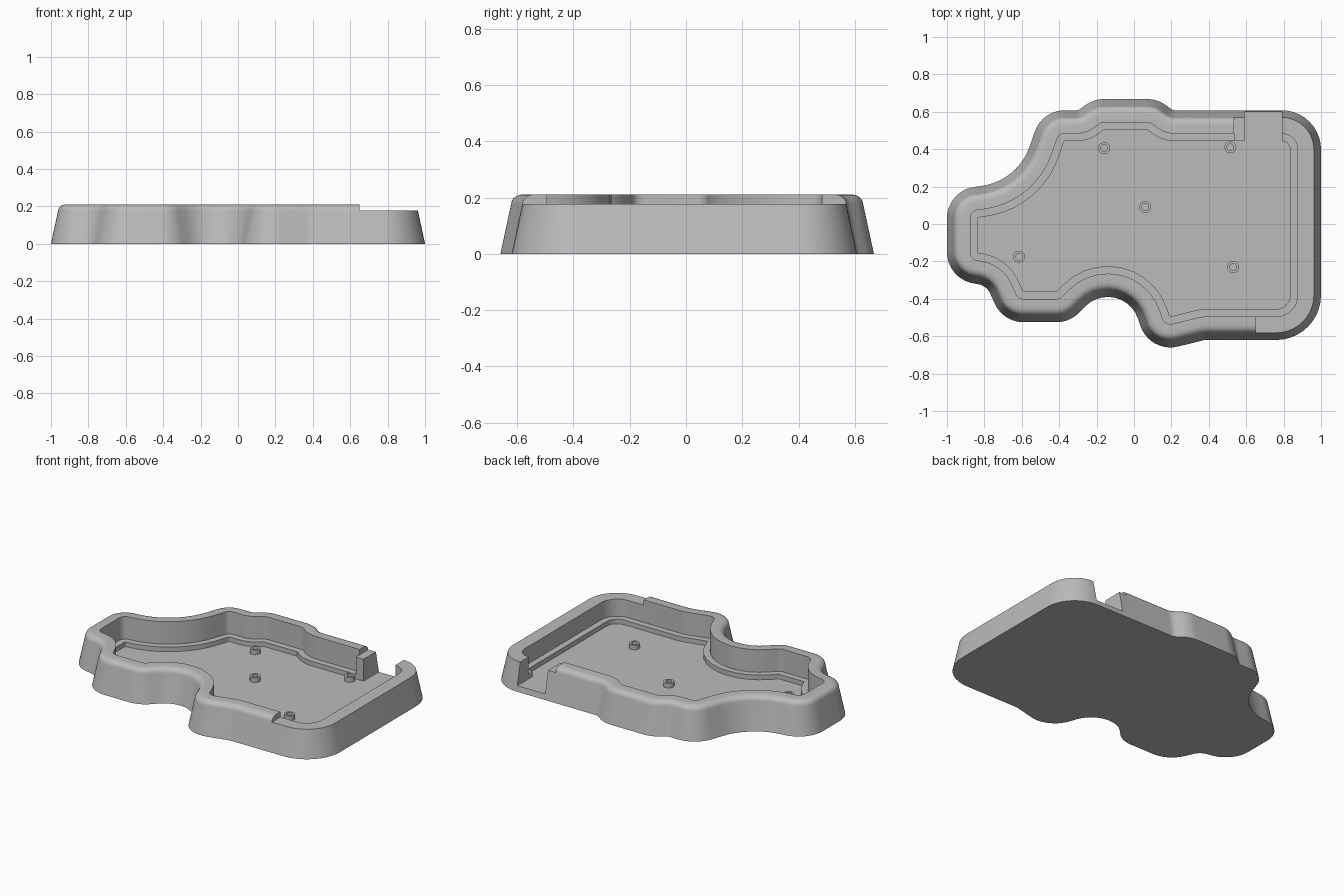
import bpy, bmesh, math
from mathutils import Vector

if "Cube" in bpy.data.objects:
    bpy.data.objects.remove(bpy.data.objects["Cube"])

FLOOR, LEDGE, LOW, TOP = 0.035, 0.065, 0.177, 0.211

grey = bpy.data.materials.new("plain grey")
grey.use_nodes = True
grey.diffuse_color = (0.5, 0.5, 0.5, 1)
grey.node_tree.nodes["Principled BSDF"].inputs["Base Color"].default_value = (0.5, 0.5, 0.5, 1)


def make_object(name, bm):
    bmesh.ops.recalc_face_normals(bm, faces=bm.faces)
    mesh = bpy.data.meshes.new(name)
    bm.to_mesh(mesh)
    bm.free()
    mesh.materials.append(grey)
    obj = bpy.data.objects.new(name, mesh)
    bpy.context.collection.objects.link(obj)
    return obj


def select_only(obj):
    bpy.ops.object.select_all(action='DESELECT')
    obj.select_set(True)
    bpy.context.view_layer.objects.active = obj


def smooth(obj):
    select_only(obj)
    bpy.ops.object.shade_smooth_by_angle(angle=math.radians(30))


def box(name, low, high):
    bm = bmesh.new()
    bmesh.ops.create_cube(bm, size=1)
    for v in bm.verts:
        v.co = [a if c < 0 else b for a, b, c in zip(low, high, v.co)]
    return make_object(name, bm)


def bridge(bm, a, b):
    n = len(a)
    for i in range(n):
        j = (i + 1) % n
        bm.faces.new((a[i], a[j], b[j], b[i]))


# Outline: a belt around circles, counter-clockwise (x, y, radius; negative = hollow bend)
CIRCLES = [
    (0.76, -0.38, 0.24), (0.79, 0.398, 0.21),
    (0.22, 0.648, -0.04), (0.07, 0.498, 0.17), (-0.16, 0.498, 0.17), (-0.31, 0.648, -0.04),
    (-0.37, 0.438, 0.17), (-0.86, 0.52, -0.32),
    (-0.83, 0.03, 0.17), (-0.83, -0.15, 0.17),
    (-0.85, -0.41, -0.09), (-0.59, -0.355, 0.17), (-0.415, -0.355, 0.17),
    (-0.14, -0.56, -0.17), (0.195, -0.49, 0.17), (0.39, -0.72, -0.1),
]


def tangent_angle(a, b):
    dx, dy = b[0] - a[0], b[1] - a[1]
    return math.atan2(dy, dx) - math.acos((a[2] - b[2]) / math.hypot(dx, dy))


def outline(steps=10):
    points = []
    for i, c in enumerate(CIRCLES):
        start = tangent_angle(CIRCLES[i - 1], c)
        turn = tangent_angle(c, CIRCLES[(i + 1) % len(CIRCLES)]) - start
        turn = (turn + math.pi) % (2 * math.pi) - math.pi
        for k in range(steps + 1):
            t = start + turn * k / steps
            normal = Vector((math.cos(t), math.sin(t)))
            points.append((Vector(c[:2]) + c[2] * normal, normal))
    return points


# Tray: sloped wall, rounded rim, straight inner wall, ledge and floor (inset, height)
profile = [(0, 0), (0.038, LOW)]
for k in range(1, 6):
    a = math.radians(12 + 78 * k / 5)
    profile.append((0.038 + 0.042 * (1 - math.cos(a - 0.2 * (1 - k / 5))),
                    LOW + (TOP - LOW) * math.sin(math.pi / 2 * k / 5)))
profile += [(0.125, TOP), (0.125, LEDGE), (0.165, LEDGE), (0.165, FLOOR)]

bm = bmesh.new()
path = outline()
rings = [[bm.verts.new((*(p - n * inset), z)) for p, n in path] for inset, z in profile]
for lower, upper in zip(rings, rings[1:]):
    bridge(bm, lower, upper)
bm.faces.new(rings[0][::-1])
bm.faces.new(rings[-1])
tray = make_object("tray", bm)

# Lowered rim on the right-hand end, and the opening in the back wall
cutters = [
    box("rim_cutter", (0.65, -0.9, LOW), (1.2, 0.9, 0.4)),
    box("back_rim_cutter", (0.535, 0.3, LOW), (0.7, 0.9, 0.4)),
    box("opening_cutter", (0.59, 0.43, FLOOR), (0.79, 0.9, 0.4)),
]
for cutter in cutters:
    cutter.hide_render = True
    select_only(tray)
    mod = tray.modifiers.new("cut", 'BOOLEAN')
    mod.operation = 'DIFFERENCE'
    mod.solver = 'EXACT'
    mod.object = cutter
    bpy.ops.object.modifier_apply(modifier=mod.name)
    bpy.data.objects.remove(cutter)
smooth(tray)

# Thick jamb beside the opening
box("opening_jamb", (0.535, 0.443, 0.02), (0.59, 0.5, LOW))

# Hollow mounting posts on the floor
POSTS = [(-0.16, 0.405), (0.515, 0.41), (0.06, 0.09), (-0.615, -0.175), (0.53, -0.23)]
for i, (x, y) in enumerate(POSTS):
    bm = bmesh.new()
    loops = []
    for r, z in ((0.032, FLOOR), (0.032, LEDGE), (0.018, LEDGE), (0.018, FLOOR)):
        loops.append([bm.verts.new((x + r * math.cos(math.tau * k / 24),
                                    y + r * math.sin(math.tau * k / 24), z)) for k in range(24)])
    for a, b in zip(loops, loops[1:]):
        bridge(bm, a, b)
    smooth(make_object(f"mounting_post_{i + 1}", bm))
